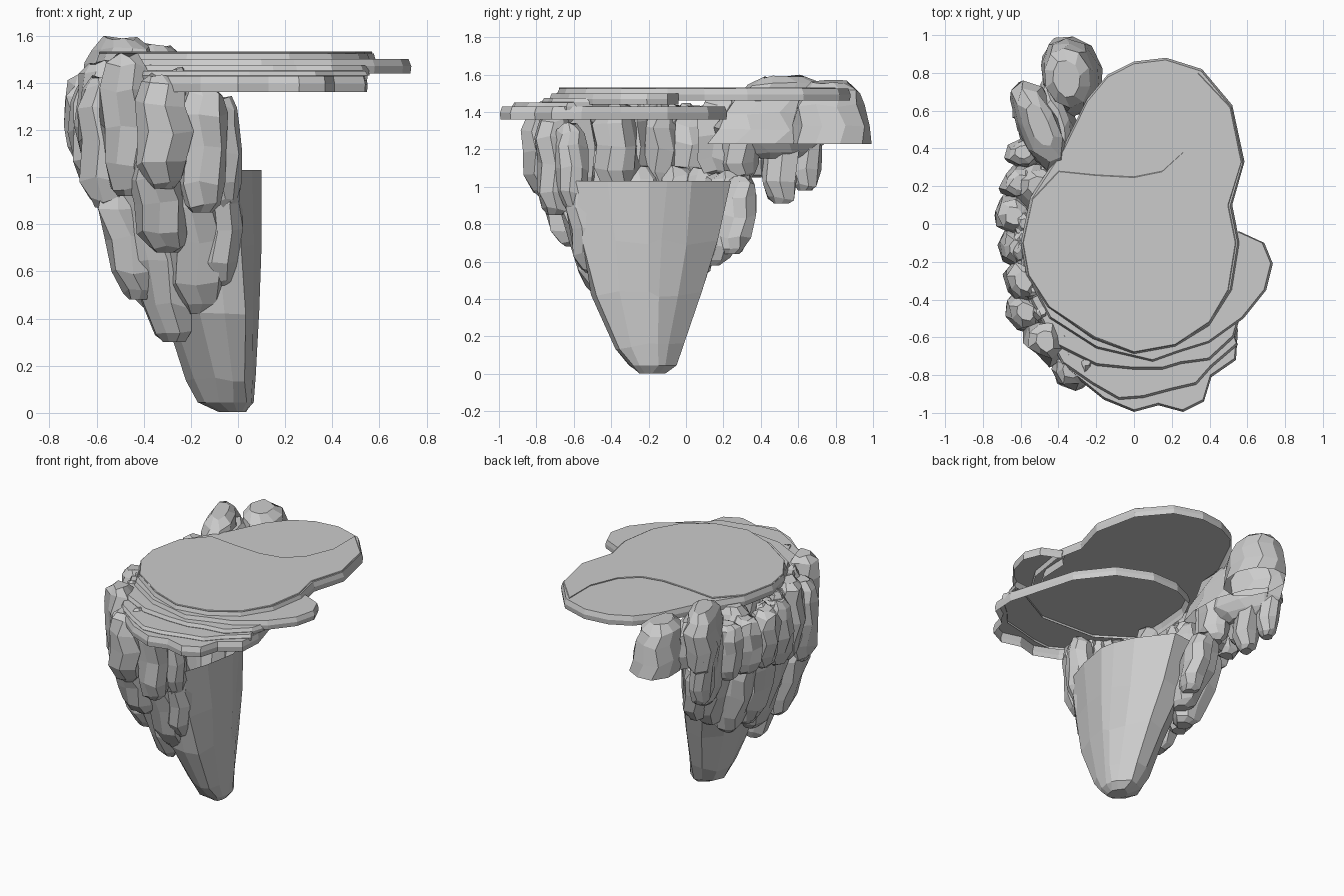
import bpy, bmesh, math, random
from mathutils import Vector

random.seed(11)


def finish(name, bm):
    me = bpy.data.meshes.new(name)
    bm.to_mesh(me)
    bm.free()
    ob = bpy.data.objects.new(name, me)
    bpy.context.collection.objects.link(ob)
    return ob


def loft(bm, rings, cap_start=True, cap_end=True):
    loops = [[bm.verts.new(p) for p in r] for r in rings]
    n = len(loops[0])
    for a, b in zip(loops, loops[1:]):
        for i in range(n):
            j = (i + 1) % n
            bm.faces.new((a[i], a[j], b[j], b[i]))
    if cap_start:
        bm.faces.new(loops[0][::-1])
    if cap_end:
        bm.faces.new(loops[-1])


def slab(name, outline, z0, z1, lip=0.012):
    """Thin shelf, open underneath; outline runs anticlockwise."""
    bm = bmesh.new()
    c = Vector((0, -.1))
    rings = []
    for z, off in ((z0, lip * .3), ((z0 + z1) / 2, 0), (z1, lip)):
        pts = [Vector(p) - (Vector(p) - c).normalized() * off for p in outline]
        rings.append([(v.x, v.y, z) for v in pts])
    loft(bm, rings, cap_start=False)
    return finish(name, bm)


PROFILE = ((0, .42), (.06, .7), (.22, .95), (.5, 1), (.75, .97), (.92, .78), (1, .45))


def rock(name, bottom, top, rx, ry, turn=0, profile=PROFILE, sides=8, rough=.17, base_open=False):
    """Faceted hanging boulder lofted from bottom to top."""
    b, t = Vector(bottom), Vector(top)
    bm = bmesh.new()
    spoke = [1 + random.uniform(-rough, rough) for _ in range(sides)]
    ca, sa = math.cos(turn), math.sin(turn)
    rings = []
    for i, (h, s) in enumerate(profile):
        p = b.lerp(t, h)
        ring = []
        for k in range(sides):
            a = math.tau * (k + .3 * (i % 2)) / sides
            q = s * spoke[k] * (1 + random.uniform(-rough, rough) * .6)
            x, y = rx * q * math.cos(a), ry * q * math.sin(a)
            dz = random.uniform(-.015, .015) if i else 0
            ring.append((p.x + x * ca - y * sa, p.y + x * sa + y * ca, p.z + dz))
        rings.append(ring)
    loft(bm, rings, cap_start=not base_open)
    return finish(name, bm)


# Flat top: one large plate with a barely raised front part
slab("plateau", [(-.6, -.1), (-.57, -.27), (-.46, -.44), (-.22, -.61), (0, -.69), (.22, -.65),
                 (.4, -.54), (.52, -.35), (.56, -.1), (.52, .1), (.585, .33), (.52, .63),
                 (.36, .82), (.17, .88), (0, .86), (-.14, .79), (-.25, .66), (-.38, .4), (-.55, .14)], 1.46, 1.525)
slab("raised_front", [(-.59, -.1), (-.56, -.27), (-.45, -.44), (-.21, -.6), (0, -.68), (.22, -.64),
                      (.4, -.52), (.5, -.35), (.54, -.1), (.5, .1), (.57, .33), (.51, .62), (.34, .8),
                      (.34, .57), (.26, .38), (.15, .28), (0, .25), (-.2, .26), (-.4, .28), (-.54, .13)],
     1.525, 1.532, .004)

# Crescent steps showing past the plateau at the right and front
slab("right_shelf", [(-.58, -.25), (-.45, -.5), (-.2, -.66), (.1, -.73), (.24, -.68), (.4, -.63),
                     (.58, -.5), (.7, -.35), (.735, -.21), (.69, -.1), (.56, -.04), (.5, -.1), (.49, -.3),
                     (.37, -.5), (.2, -.6), (0, -.64), (-.2, -.56), (-.42, -.4), (-.53, -.24)], 1.44, 1.5)
slab("middle_step", [(-.55, -.4), (-.42, -.64), (-.2, -.75), (0, -.77), (.15, -.77), (.25, -.74),
                     (.4, -.72), (.53, -.6), (.56, -.5), (.4, -.52), (.1, -.65), (-.2, -.58), (-.48, -.36)], 1.43, 1.475)
slab("lower_step", [(-.5, -.52), (-.38, -.74), (-.22, -.85), (-.08, -.93), (.05, -.92), (.2, -.88),
                    (.33, -.85), (.41, -.76), (.55, -.64), (.5, -.5), (.2, -.66), (-.2, -.64), (-.44, -.48)], 1.41, 1.45)
slab("bottom_shelf", [(-.44, -.25), (-.44, -.5), (-.36, -.77), (-.16, -.93), (0, -.995), (.13, -.96),
                      (.26, -.995), (.37, -.94), (.41, -.81), (.54, -.72), (.55, -.56), (.49, -.35),
                      (.42, -.1), (.25, .12), (.02, .22), (-.18, .215), (-.34, .14), (-.42, -.02)], 1.36, 1.428)

# Tapering main stump: slanted right side, cut off level and open on top
section = [(0, -.6), (.06, -.42), (.1, -.2), (.08, -.1), (.02, .03), (-.14, .24), (-.3, .22),
           (-.45, .08), (-.52, -.15), (-.46, -.42), (-.28, -.6), (-.12, -.62)]
bm = bmesh.new()
rings = []
for z, xa, xb, ya, yb in ((.003, -.07, .04, -.25, -.12), (.045, -.16, .075, -.3, -.06), (.14, -.21, .085, -.37, 0),
                          (.42, -.31, .1, -.5, .09), (.7, -.42, .103, -.56, .17), (1.03, -.52, .1, -.62, .24)):
    w = .012 * (z < 1)
    rings.append([(xa + (x + .52) / .62 * (xb - xa) + random.uniform(-w, 0),
                   ya + (y + .62) / .86 * (yb - ya) + random.uniform(-w, w),
                   z + random.uniform(-w, w * 2) * (z > .1)) for x, y in section])
loft(bm, rings, cap_end=False)
finish("main_stump", bm)

# Upper row of hanging boulders around the left rim: x, y, bottom, top, radius
upper = [(-.06, -.62, .87, 1.33, .08), (-.16, -.72, .85, 1.4, .1), (-.33, -.76, .95, 1.43, .11),
         (-.47, -.62, .92, 1.52, .11), (-.57, -.46, .87, 1.43, .1), (-.58, -.3, .95, 1.49, .105),
         (-.61, -.13, .98, 1.42, .105), (-.63, .04, 1.03, 1.43, .105), (-.6, .22, 1.04, 1.43, .105),
         (-.59, .38, 1.05, 1.45, .09), (-.5, .2, 1.05, 1.48, .13), (-.46, -.38, 1.0, 1.45, .12)]
for i, (x, y, z0, z1, r) in enumerate(upper):
    rock(f"upper_boulder_{i + 1}", (x * .97, y * .97, z0), (x, y, z1), r, r * 1.1, random.uniform(0, 3))

# Lower row leaning inward onto the stump: bottom x, y, z, top x, y, z, radius
lower = [(-.08, -.5, .54, -.06, -.58, 1.0, .09), (-.16, -.44, .42, -.2, -.6, 1.02, .11),
         (-.3, -.6, .68, -.36, -.72, 1.1, .1), (-.27, -.36, .3, -.42, -.5, 1.0, .11),
         (-.42, -.4, .48, -.54, -.45, 1.0, .1), (-.36, -.2, .45, -.54, -.25, 1.1, .12),
         (-.42, -.05, .55, -.55, -.05, 1.1, .11), (-.36, .06, .52, -.51, .1, 1.1, .11),
         (-.28, .13, .58, -.4, .22, 1.08, .11), (-.25, .24, .64, -.31, .3, 1.05, .09)]
for i, (x0, y0, z0, x1, y1, z1, r) in enumerate(lower):
    rock(f"lower_boulder_{i + 1}", (x0, y0, z0), (x1, y1, z1), r, r * 1.05, random.uniform(0, 3))

# Rear left cluster
rock("rear_hanging_rock_1", (-.5, .51, .91), (-.54, .47, 1.45), .09, .11)
rock("rear_hanging_rock_2", (-.56, .64, .98), (-.58, .65, 1.5), .08, .1)
rock("rear_hanging_rock_3", (-.42, .3, 1.04), (-.42, .3, 1.45), .09, .11)
rock("rear_ridge_rock", (-.5, .5, 1.15), (-.5, .52, 1.585), .12, .27, .42, sides=9, rough=.1)
mound = ((0, 1), (.3, .95), (.6, .86), (.85, .74), (1, .45))
rock("rear_mound", (-.33, .79, 1.23), (-.36, .77, 1.56), .165, .215, .2, mound, 10, .06, True)
rock("rear_mound_skirt", (-.4, .45, 1.23), (-.42, .5, 1.5), .12, .34, .2, mound, 9, .07, True)

# Small chips along the left front edge
for i in range(14):
    a = math.radians(180 + i * 5)
    x, y, z = .62 * math.cos(a), .84 * math.sin(a), random.uniform(1.38, 1.43)
    rock(f"edge_chip_{i + 1}", (x, y, z - .08), (x * .95, y * .95, z + .05), .045, .06, sides=6)
